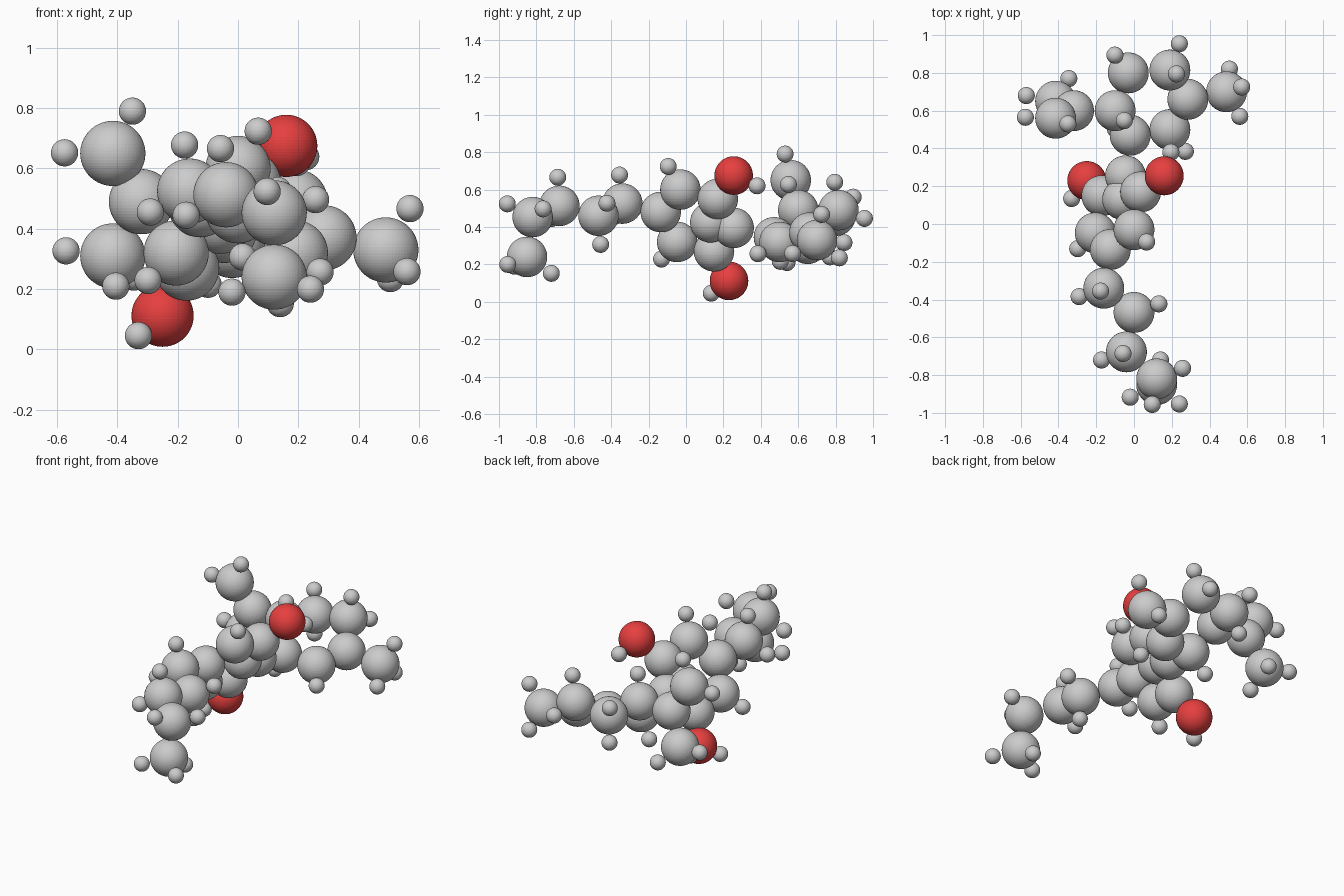
import bpy
import bmesh
from mathutils import Vector

if "Cube" in bpy.data.objects:
    bpy.data.objects.remove(bpy.data.objects["Cube"])

BOND = 0.155  # carbon to hydrogen distance
RADII = {"carbon": 0.108, "oxygen": 0.103, "hydrogen": 0.045}

red = bpy.data.materials.new("red")
red.diffuse_color = (0.8, 0.05, 0.05, 1)
red.use_nodes = True
red.node_tree.nodes["Principled BSDF"].inputs["Base Color"].default_value = red.diffuse_color


def sphere_mesh(kind):
    mesh = bpy.data.meshes.new(kind + "_ball")
    bm = bmesh.new()
    bmesh.ops.create_uvsphere(bm, u_segments=64, v_segments=32, radius=RADII[kind])
    bm.to_mesh(mesh)
    bm.free()
    return mesh


balls = {kind: sphere_mesh(kind) for kind in RADII}
balls["oxygen"].materials.append(red)


def atom(kind, name, position):
    obj = bpy.data.objects.new(f"{kind}_{name}", balls[kind])
    obj.location = position
    bpy.context.collection.objects.link(obj)


# Six-sided ring with its methyl and propenyl branches
cyclic = {
    "ring_a": (-.02, .47, .345), "ring_b": (.19, .50, .32), "ring_c": (.285, .66, .37),
    "ring_d": (.19, .815, .49), "ring_e": (-.03, .80, .46), "ring_f": (-.10, .60, .49),
    "methyl": (.49, .70, .33), "branch": (-.32, .60, .49),
    "branch_top": (-.415, .56, .65), "branch_low": (-.415, .65, .31),
}
# Upright aromatic ring in the middle
aromatic = {
    "core_top": (-.045, .255, .395), "core_right": (.035, .17, .55),
    "core_left": (-.17, .15, .27), "core_right_low": (0, -.03, .60),
    "core_left_low": (-.205, -.047, .32), "core_foot": (-.125, -.135, .48),
    "core_inner": (-.06, .13, .425),
}
# Five-carbon tail
tail = {
    "tail_1": (-.16, -.34, .525), "tail_2": (0, -.468, .46), "tail_3": (-.04, -.677, .513),
    "tail_4": (.12, -.82, .453), "tail_5": (.12, -.85, .24),
}
carbons = {k: Vector(v) for part in (cyclic, aromatic, tail) for k, v in part.items()}
for name, p in carbons.items():
    atom("carbon", name, p)

# Oxygens
atom("oxygen", "upper", (.16, .255, .675))
atom("oxygen", "lower", (-.25, .23, .112))

# Carbons holding one hydrogen, or two: placed away from their neighbours
single = {
    "ring_a": ("core_top", "ring_b", "ring_f"), "ring_b": ("ring_a", "ring_c"),
    "ring_f": ("ring_a", "ring_e", "branch"),
    "core_right_low": ("core_right", "core_foot"),
    "core_left_low": ("core_left", "core_foot"),
}
double = {
    "ring_d": ("ring_c", "ring_e"), "ring_e": ("ring_d", "ring_f"),
    "tail_1": ("core_foot", "tail_2"), "tail_2": ("tail_1", "tail_3"),
    "tail_3": ("tail_2", "tail_4"), "tail_4": ("tail_3", "tail_5"),
}


def directions(name, neighbours):
    return [(carbons[n] - carbons[name]).normalized() for n in neighbours]


for name, near in single.items():
    away = -sum(directions(name, near), Vector()).normalized()
    atom("hydrogen", name, carbons[name] + away * BOND)

for name, near in double.items():
    a, b = directions(name, near)
    away, side = -(a + b).normalized(), a.cross(b).normalized()
    for i, s in enumerate((1, -1)):
        atom("hydrogen", f"{name}_{i}", carbons[name] + (away * .58 + side * .81 * s) * BOND)

# End groups and hydroxyl hydrogens
ends = {
    "methyl": [(.57, .725, .467), (.505, .82, .235), (.56, .57, .258)],
    "branch_top": [(-.35, .53, .79), (-.575, .565, .652)],
    "branch_low": [(-.57, .68, .327), (-.345, .77, .24), (-.405, .54, .21)],
    "tail_5": [(.14, -.72, .152), (.24, -.953, .20), (-.02, -.917, .19)],
    "hydroxyl": [(.195, .38, .62), (-.33, .135, .046)],
}
for name, points in ends.items():
    for i, p in enumerate(points):
        atom("hydrogen", f"{name}_{i}", p)
